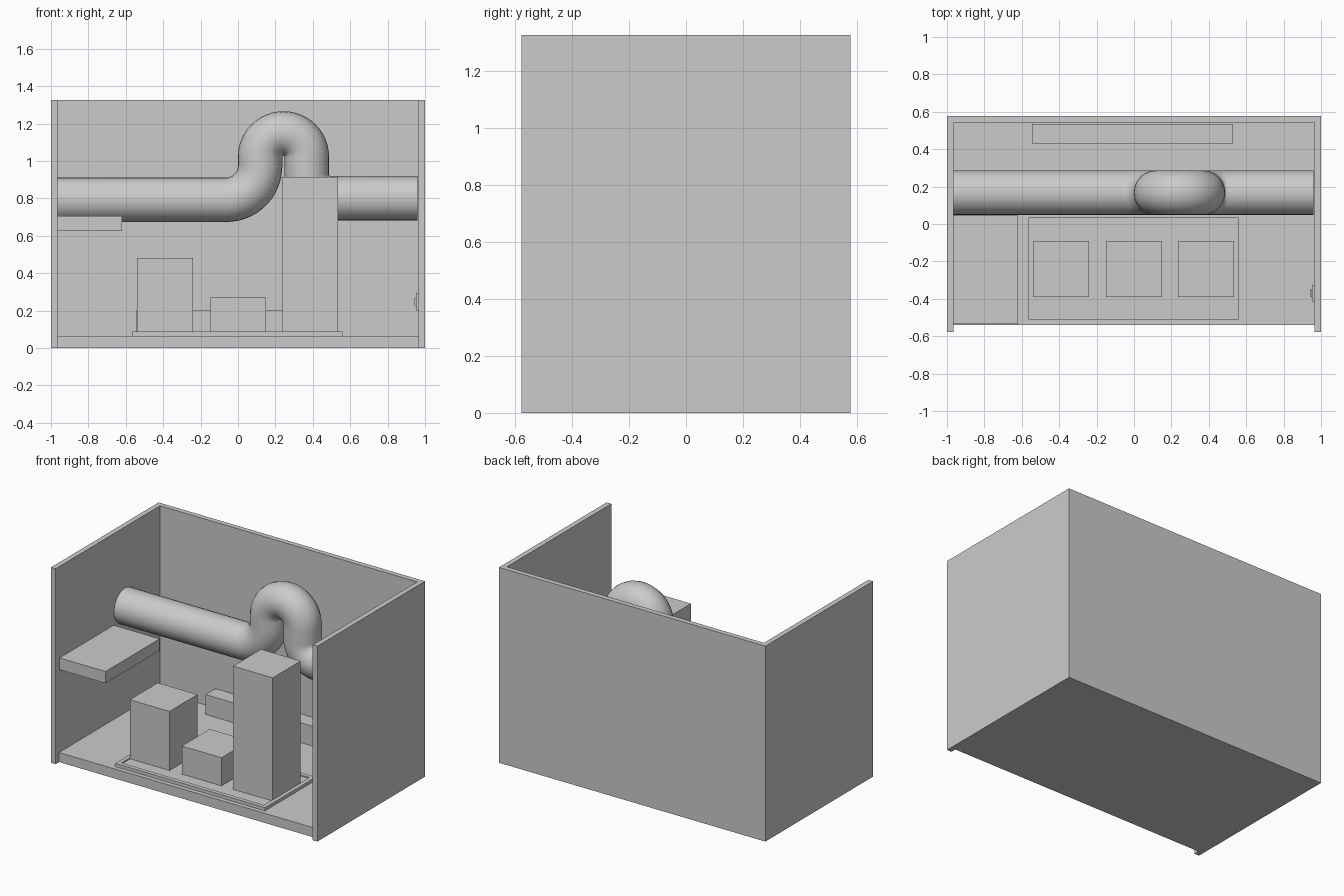
import bpy, bmesh, math
from mathutils import Vector

if "Cube" in bpy.data.objects:
    bpy.data.objects.remove(bpy.data.objects["Cube"])


def box(name, x0, x1, y0, y1, z0, z1):
    bm = bmesh.new()
    bmesh.ops.create_cube(bm, size=1)
    for v in bm.verts:
        v.co = Vector((x0 if v.co.x < 0 else x1,
                       y0 if v.co.y < 0 else y1,
                       z0 if v.co.z < 0 else z1))
    me = bpy.data.meshes.new(name)
    bm.to_mesh(me)
    bm.free()
    ob = bpy.data.objects.new(name, me)
    bpy.context.collection.objects.link(ob)
    return ob


def arc(cx, cz, r, a0, a1, n):
    # points on an arc in the xz plane, angles in degrees
    pts = []
    for i in range(n + 1):
        a = math.radians(a0 + (a1 - a0) * i / n)
        pts.append((cx + r * math.cos(a), cz + r * math.sin(a)))
    return pts


# Room shell
W, D, H, T = 1.0, 0.577, 1.326, 0.035
box("left_wall", -W, -W + T, -D, D, 0, H)
box("right_wall", W - T, W, -D, D, 0, H)
box("back_wall", -W + T, W - T, D - T, D, 0, H)
box("floor", -W + T, W - T, -0.54, D - T, 0, 0.065)

# Wall shelf and rear plinth
box("wall_shelf", -W + T, -0.62, -0.535, 0.045, 0.625, 0.705)
box("rear_plinth", -0.545, 0.53, 0.43, 0.535, 0.065, 0.2)

# Tray with a shallow recess in its top
tray = box("equipment_tray", -0.565, 0.56, -0.51, 0.035, 0.065, 0.087)
bm = bmesh.new()
bm.from_mesh(tray.data)
bm.normal_update()
top = max(bm.faces, key=lambda f: f.calc_center_median().z)
bmesh.ops.inset_individual(bm, faces=[top], thickness=0.04)
rim = bmesh.ops.extrude_discrete_faces(bm, faces=[top])["faces"][0]
for v in rim.verts:
    v.co.z -= 0.008
bm.to_mesh(tray.data)
bm.free()

# Three equipment blocks
for name, x, h in (("medium_block", -0.39, 0.48), ("low_block", 0.0, 0.27),
                   ("tall_block", 0.385, 0.915)):
    box(name, x - 0.149, x + 0.149, -0.39, -0.09, 0.078, h)

# Bent pipe swept along a path
ZL, ZR = 0.793, 0.80
pts = [(-W + T, ZL)]
pts += arc(-0.062, ZL + 0.18, 0.18, -90, 0, 16)
pts += arc(0.243, 1.022, 0.125, 180, 0, 24)
pts += arc(0.498, ZR + 0.13, 0.13, 180, 270, 16)
pts += [(0.96, ZR)]
cu = bpy.data.curves.new("bent_pipe", "CURVE")
cu.dimensions = "3D"
cu.bevel_depth = 0.119
cu.bevel_resolution = 10
cu.use_fill_caps = True
sp = cu.splines.new("POLY")
sp.points.add(len(pts) - 1)
for p, (x, z) in zip(sp.points, pts):
    p.co = (x, 0.167, z, 1)
pipe = bpy.data.objects.new("bent_pipe", cu)
bpy.context.collection.objects.link(pipe)
bpy.context.view_layer.objects.active = pipe
pipe.select_set(True)
bpy.ops.object.convert(target="MESH")
bpy.ops.object.shade_smooth_by_angle(angle=math.radians(40))

# Small switch on the right wall: plate and bevelled button
box("switch_plate", 0.953, W - T, -0.415, -0.325, 0.2, 0.293)
button = box("switch_button", 0.942, 0.953, -0.395, -0.345, 0.22, 0.273)
for v in button.data.vertices:
    if v.co.x < 0.95:
        v.co.y = -0.37 + (v.co.y + 0.37) * 0.7
        v.co.z = 0.2465 + (v.co.z - 0.2465) * 0.7
